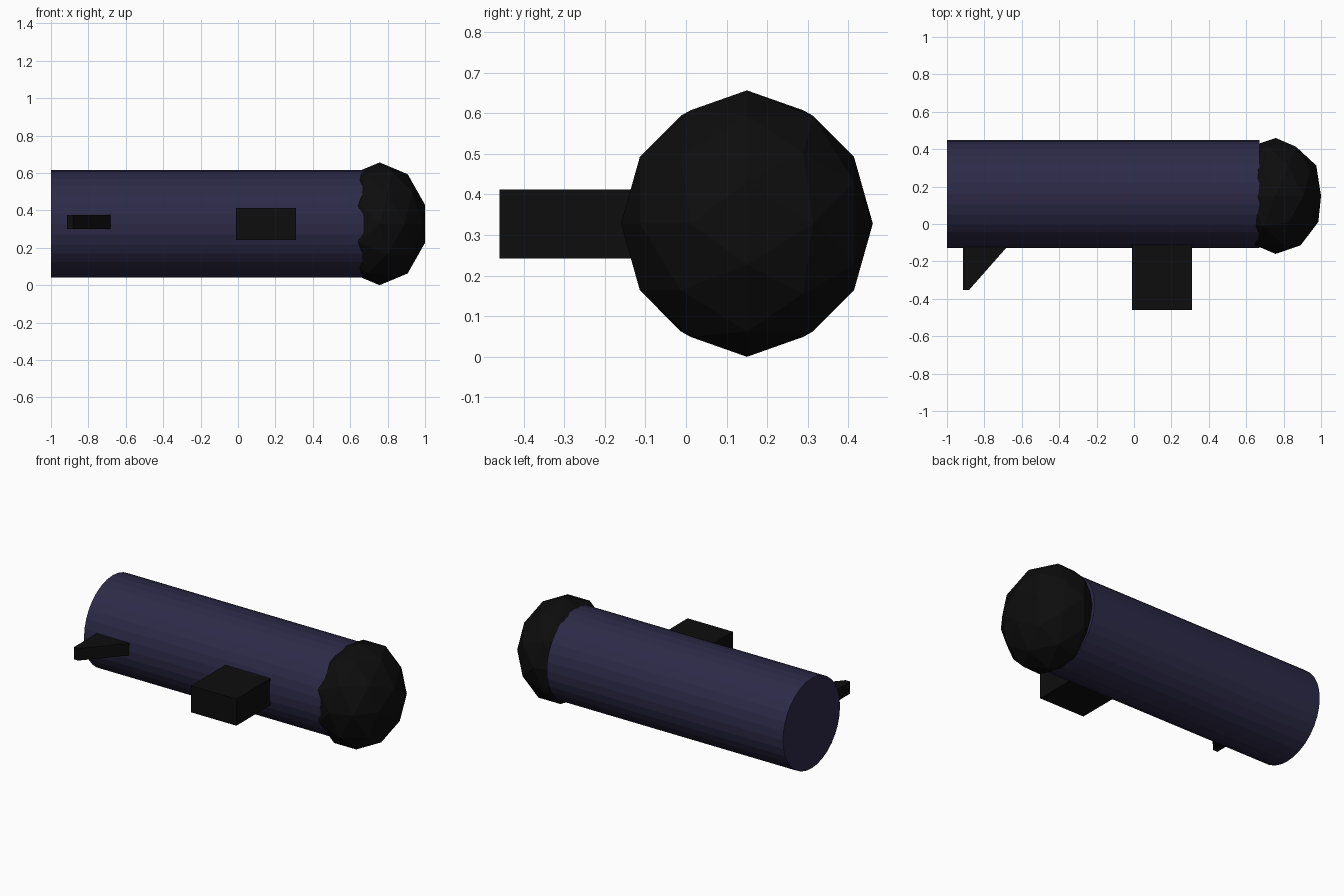
import bpy, bmesh
from math import pi
from mathutils import Matrix, Vector

if "Cube" in bpy.data.objects:
    bpy.data.objects.remove(bpy.data.objects["Cube"])


def material(name, color):
    m = bpy.data.materials.new(name)
    m.diffuse_color = color
    m.use_nodes = True
    m.node_tree.nodes["Principled BSDF"].inputs["Base Color"].default_value = m.diffuse_color
    return m


indigo = material("dark_indigo", (0.026, 0.023, 0.064, 1))
black = material("black", (0.004, 0.004, 0.004, 1))


def finish(name, bm, mat):
    bmesh.ops.recalc_face_normals(bm, faces=bm.faces)
    me = bpy.data.meshes.new(name)
    bm.to_mesh(me)
    bm.free()
    me.materials.append(mat)
    ob = bpy.data.objects.new(name, me)
    bpy.context.collection.objects.link(ob)
    return ob


def prism(name, outline, z0, z1, mat):
    """Extrude an xy outline from z0 up to z1."""
    bm = bmesh.new()
    face = bm.faces.new([bm.verts.new((x, y, z0)) for x, y in outline])
    ext = bmesh.ops.extrude_face_region(bm, geom=[face])
    top = [v for v in ext["geom"] if isinstance(v, bmesh.types.BMVert)]
    bmesh.ops.translate(bm, verts=top, vec=Vector((0, 0, z1 - z0)))
    return finish(name, bm, mat)


# Main tube lying along x
x0, x1 = -1.0, 0.67
bm = bmesh.new()
bmesh.ops.create_cone(
    bm, cap_ends=True, segments=32, radius1=0.288, radius2=0.288, depth=x1 - x0,
    matrix=Matrix.Translation(((x0 + x1) / 2, 0.161, 0.328)) @ Matrix.Rotation(pi / 2, 4, 'Y'))
finish("body_tube", bm, indigo)

# Faceted, flattened end cap with its pole along y
bm = bmesh.new()
bmesh.ops.create_icosphere(
    bm, subdivisions=2, radius=1,
    matrix=Matrix.Translation((0.757, 0.15, 0.328))
    @ Matrix.Diagonal((0.2555, 0.31, 0.328, 1))
    @ Matrix.Rotation(pi / 2, 4, 'X'))
finish("end_cap", bm, black)

# Block grip on the front side
prism("side_block", [(-0.01, -0.459), (0.31, -0.459), (0.31, -0.05), (-0.01, -0.05)],
      0.242, 0.412, black)

# Slanted fin near the tail
prism("tail_fin", [(-0.914, -0.353), (-0.882, -0.353), (-0.682, -0.126),
                   (-0.682, -0.09), (-0.914, -0.09)], 0.299, 0.376, black)
